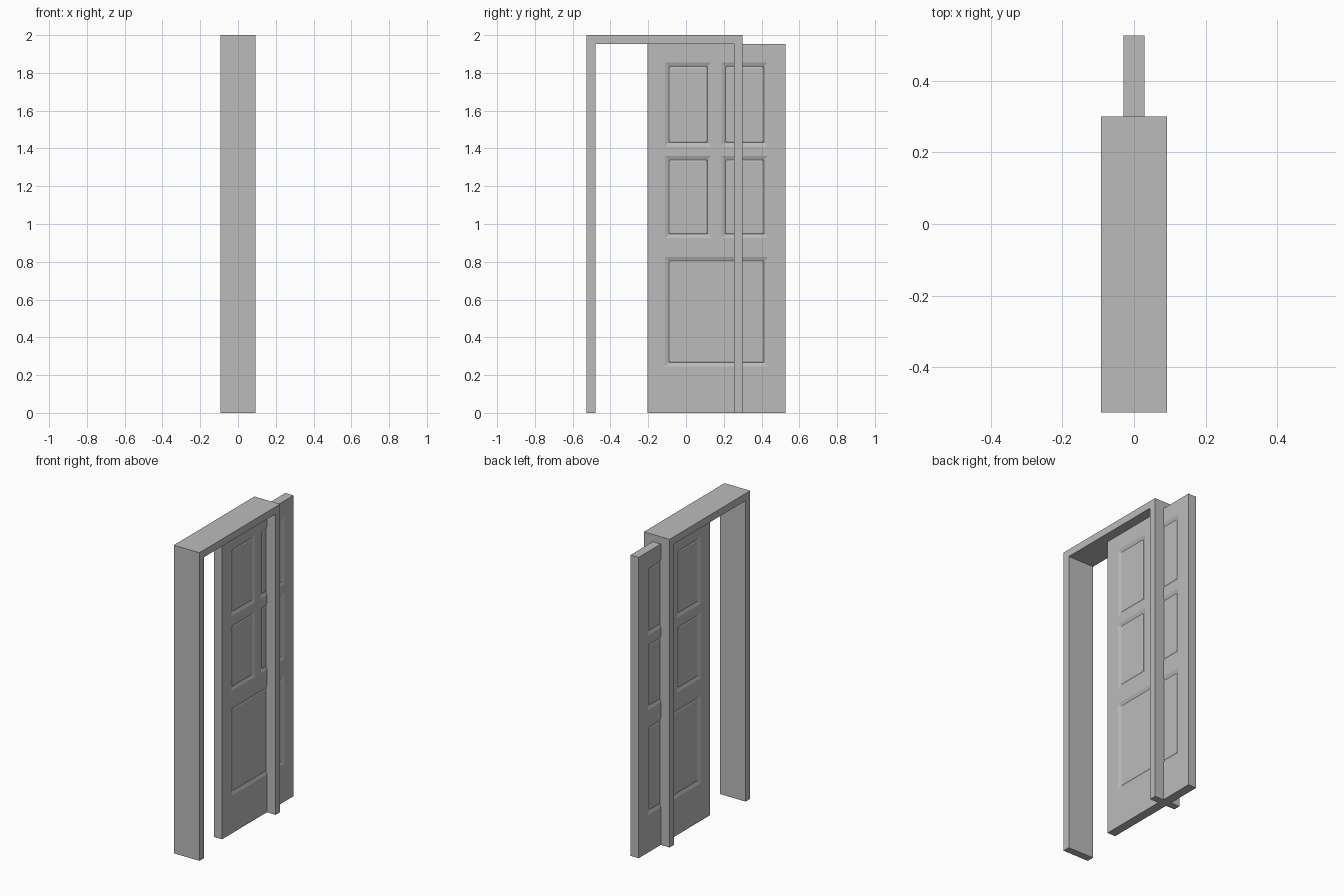
import bpy, bmesh
from mathutils import Vector

cube = bpy.data.objects.get("Cube")
if cube:
    bpy.data.objects.remove(cube, do_unlink=True)

# One plain grey for everything
grey = bpy.data.materials.new("plain grey")
grey.use_nodes = True
COLOUR = (0.5, 0.5, 0.5, 1.0)
grey.diffuse_color = COLOUR
grey.node_tree.nodes["Principled BSDF"].inputs["Base Color"].default_value = COLOUR


def add_object(name, bm):
    bmesh.ops.recalc_face_normals(bm, faces=bm.faces)
    mesh = bpy.data.meshes.new(name)
    bm.to_mesh(mesh)
    bm.free()
    mesh.materials.append(grey)
    obj = bpy.data.objects.new(name, mesh)
    bpy.context.collection.objects.link(obj)
    return obj


# Door frame: upside-down U profile in the y-z plane, extruded along x
FRAME_X = 0.092
profile = [(-0.527, 0), (-0.48, 0), (-0.48, 1.953), (0.255, 1.953),
           (0.255, 0), (0.30, 0), (0.30, 2), (-0.527, 2)]
bm = bmesh.new()
face = bm.faces.new([bm.verts.new((-FRAME_X, y, z)) for y, z in profile])
ext = bmesh.ops.extrude_face_region(bm, geom=[face])
bmesh.ops.translate(bm, vec=(2 * FRAME_X, 0, 0),
                    verts=[v for v in ext["geom"] if isinstance(v, bmesh.types.BMVert)])
add_object("door_frame", bm)

# Sliding door: a slab cut along the panel borders
DOOR_X, Y0, Y1, TOP = 0.029, -0.205, 0.527, 1.953
MID = (Y0 + Y1) / 2
COLUMNS = [(Y0 + 0.093, MID - 0.026), (MID + 0.026, Y1 - 0.093)]
WIDE = [(Y0 + 0.093, Y1 - 0.093)]
ROWS = [(0.245, 0.825, WIDE), (0.925, 1.36, COLUMNS), (1.41, 1.855, COLUMNS)]

bm = bmesh.new()
bmesh.ops.create_cube(bm, size=1)
bmesh.ops.scale(bm, vec=(2 * DOOR_X, Y1 - Y0, TOP), verts=bm.verts)
bmesh.ops.translate(bm, vec=(0, MID, TOP / 2), verts=bm.verts)
cuts = [((0, y, 0), (0, 1, 0)) for col in COLUMNS for y in col]
cuts += [((0, 0, z), (0, 0, 1)) for row in ROWS for z in row[:2]]
for co, no in cuts:
    bmesh.ops.bisect_plane(bm, geom=bm.verts[:] + bm.edges[:] + bm.faces[:],
                           plane_co=Vector(co), plane_no=Vector(no))


def in_panel(f):
    c = f.calc_center_median()
    return abs(f.normal.x) > 0.9 and any(
        z0 < c.z < z1 and y0 < c.y < y1
        for z0, z1, cols in ROWS for y0, y1 in cols)


# Panels on both faces: sloped moulding down, then a slightly raised field
bm.normal_update()
panels = [f for f in bm.faces if in_panel(f)]
for thickness, depth in ((0.022, -0.008), (0.006, 0.003)):
    bmesh.ops.inset_region(bm, faces=panels, thickness=thickness, depth=depth,
                           use_even_offset=True, use_boundary=True)
add_object("sliding_door", bm)
